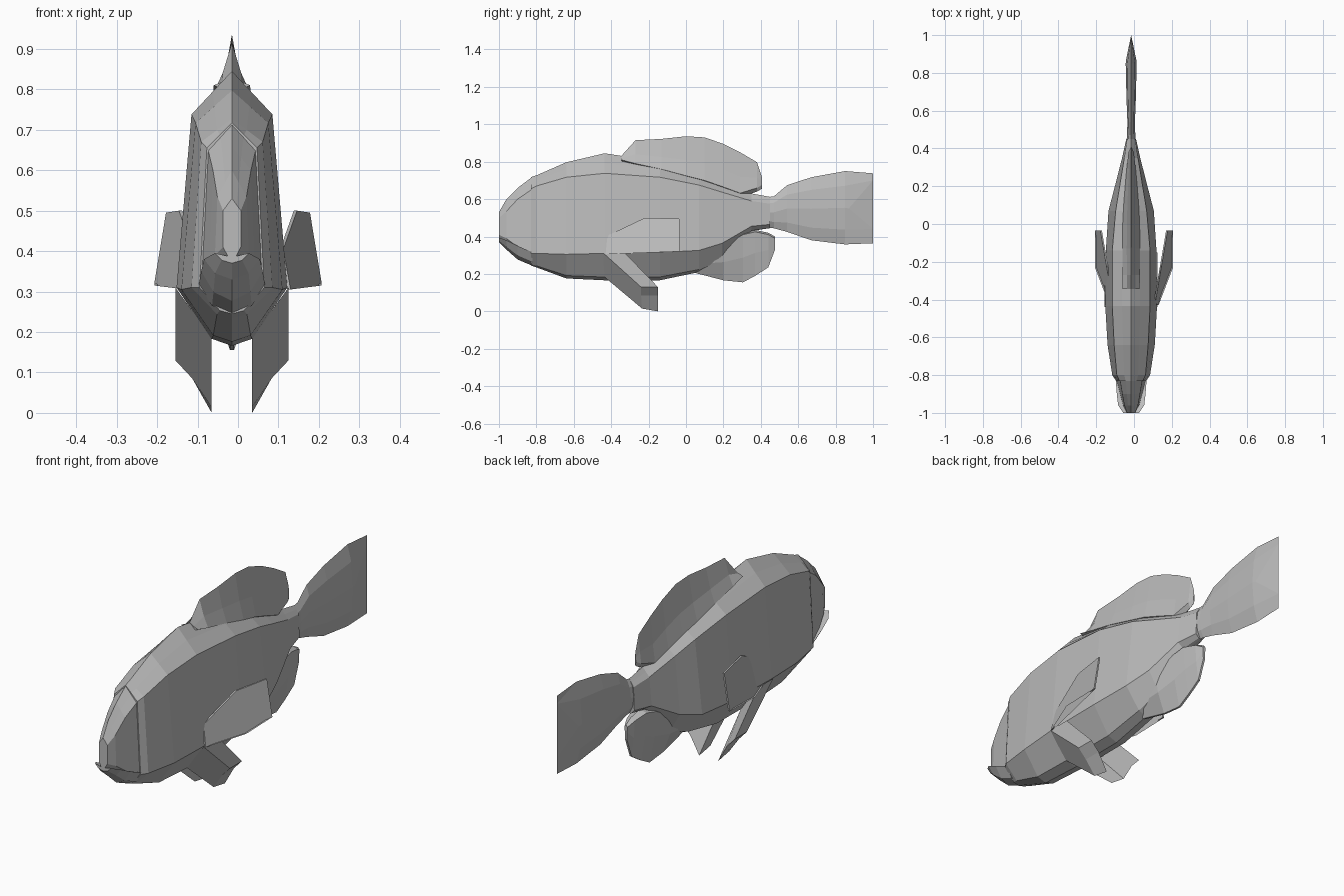
import bpy, bmesh
from mathutils import Vector

cube = bpy.data.objects.get("Cube")
if cube:
    bpy.data.objects.remove(cube, do_unlink=True)

grey = bpy.data.materials.new("plain grey")
grey.use_nodes = True
GREY = (0.5, 0.5, 0.5, 1)
grey.diffuse_color = GREY
grey.node_tree.nodes["Principled BSDF"].inputs["Base Color"].default_value = GREY
CENTRE = -0.015  # x of the body's plane of symmetry


def make_object(name, bm, x=0.0):
    bmesh.ops.remove_doubles(bm, verts=bm.verts, dist=0.0005)
    bmesh.ops.dissolve_degenerate(bm, edges=bm.edges, dist=0.0003)
    bmesh.ops.recalc_face_normals(bm, faces=bm.faces)
    mesh = bpy.data.meshes.new(name)
    bm.to_mesh(mesh)
    bm.free()
    mesh.materials.append(grey)
    obj = bpy.data.objects.new(name, mesh)
    obj.location.x = x
    bpy.context.collection.objects.link(obj)
    return obj


def loft(name, sections, cap_end=True):
    """Join half sections (top to bottom, centre line at x = 0) and mirror them."""
    bm = bmesh.new()
    for side in (1, -1):
        rows = [[bm.verts.new((x * side, y, z)) for x, y, z in s] for s in sections]
        for a, b in zip(rows, rows[1:]):
            for i in range(len(a) - 1):
                bm.faces.new((a[i], a[i + 1], b[i + 1], b[i]))
        bm.faces.new(rows[0])
        if cap_end:
            bm.faces.new(rows[-1])
        else:
            # hollow of the forked tail
            bm.faces.new(rows[-1][1:-1])
    return make_object(name, bm, CENTRE)


def body_section(y, top, shoulder, flank, keel, xs, xf):
    return [(0, y, top), (xs * 0.48, y, shoulder + (top - shoulder) * 0.52),
            (xs, y, shoulder), (xf, y, flank),
            (xf * 0.37, y, keel + (flank - keel) * 0.12), (0, y, keel)]


# body, from gill edge to tail root
loft("body", [body_section(*s) for s in (
    (-0.83, 0.717, 0.655, 0.31, 0.245, 0.062, 0.08),
    (-0.80, 0.727, 0.67, 0.31, 0.235, 0.076, 0.10),
    (-0.64, 0.797, 0.717, 0.305, 0.176, 0.09, 0.125),
    (-0.435, 0.845, 0.738, 0.31, 0.166, 0.10, 0.137),
    (-0.14, 0.80, 0.717, 0.315, 0.166, 0.10, 0.134),
    (0.07, 0.735, 0.675, 0.326, 0.21, 0.082, 0.12),
    (0.193, 0.69, 0.637, 0.364, 0.26, 0.062, 0.088),
    (0.35, 0.63, 0.59, 0.455, 0.43, 0.036, 0.048),
    (0.45, 0.612, 0.575, 0.465, 0.445, 0.022, 0.026))])

# narrow head ending in the snout
loft("head", [body_section(*s) for s in (
    (-0.82, 0.72, 0.655, 0.31, 0.245, 0.06, 0.078),
    (-0.90, 0.66, 0.60, 0.345, 0.30, 0.047, 0.058),
    (-0.96, 0.60, 0.535, 0.39, 0.35, 0.036, 0.042),
    (-1.0, 0.53, 0.50, 0.41, 0.38, 0.022, 0.022))])

# wide lower jaw
loft("lower_jaw", [[(0, y, rim - 0.01), (x, y, rim), (x * 0.6, y, keel + (rim - keel) * 0.3),
                    (0, y, keel)] for y, rim, keel, x in (
    (-0.82, 0.315, 0.243, 0.082), (-0.90, 0.35, 0.277, 0.076),
    (-0.96, 0.38, 0.33, 0.069), (-1.0, 0.395, 0.37, 0.042))])

# dorsal fin, a wedge in section
loft("dorsal_fin", [[(0, y, top), (x * 0.5, y, base + (top - base) * 0.4),
                     (x, y, base), (0, y, base - 0.02)] for y, base, top, x in (
    (-0.345, 0.81, 0.832, 0.045), (-0.27, 0.79, 0.915, 0.046),
    (-0.13, 0.76, 0.922, 0.047), (0.0, 0.725, 0.936, 0.045),
    (0.10, 0.70, 0.93, 0.04), (0.20, 0.665, 0.895, 0.032),
    (0.29, 0.632, 0.85, 0.024), (0.38, 0.66, 0.797, 0.014),
    (0.405, 0.675, 0.72, 0.003))])

# anal fin
loft("anal_fin", [[(0, y, top), (x, y, top - 0.01), (x * 0.75, y, (top + low) / 2),
                   (0.005, y, low), (0, y, low)] for y, top, low, x in (
    (0.05, 0.30, 0.205, 0.06), (0.20, 0.36, 0.166, 0.055),
    (0.305, 0.42, 0.155, 0.042), (0.37, 0.435, 0.19, 0.035),
    (0.44, 0.42, 0.235, 0.022), (0.476, 0.40, 0.33, 0.008))])

# tail fin with a hollow fork at its rear edge
tail = [[(0, y, top), (x * 0.7, y, top - (top - low) * 0.2), (x, y, (top + low) / 2),
         (x * 0.7, y, low + (top - low) * 0.2), (0, y, low)] for y, top, low, x in (
    (0.39, 0.605, 0.455, 0.028), (0.47, 0.615, 0.444, 0.022),
    (0.54, 0.674, 0.425, 0.02), (0.67, 0.717, 0.38, 0.025),
    (0.85, 0.75, 0.358, 0.029))]
tail.append([(0, 1, 0.738), (0, 1, 0.70), (0.027, 0.87, 0.55), (0, 1, 0.44), (0, 1, 0.364)])
loft("tail_fin", tail, cap_end=False)


def slab(name, front, back, side, x):
    """Solid between two matching outlines, placed on one side."""
    bm = bmesh.new()
    a, b = ([bm.verts.new((p[0] * side, p[1], p[2])) for p in o] for o in (front, back))
    bm.faces.new(a)
    bm.faces.new(b)
    for i in range(len(a)):
        j = (i + 1) % len(a)
        bm.faces.new((a[i], a[j], b[j], b[i]))
    return make_object(name, bm, x)


# paired fins
pelvic_front = [(0.14, -0.44, 0.31), (0.14, -0.24, 0.13), (0.098, -0.24, 0.085),
                (0.05, -0.235, 0.015), (0.05, -0.44, 0.187)]
pelvic_back = [(0.14, -0.325, 0.31), (0.14, -0.15, 0.13), (0.098, -0.15, 0.085),
               (0.05, -0.15, 0.0), (0.05, -0.325, 0.187)]
pectoral = [(0.112, -0.42, 0.405), (0.146, -0.22, 0.50), (0.178, -0.035, 0.495),
            (0.207, -0.035, 0.32), (0.207, -0.23, 0.315), (0.13, -0.43, 0.305)]
pectoral_inner = [Vector(p) - Vector((0.008, 0, 0)) for p in pectoral]
for label, side in (("left", 1), ("right", -1)):
    slab(label + "_pelvic_fin", pelvic_front, pelvic_back, side, CENTRE)
    slab(label + "_pectoral_fin", pectoral, pectoral_inner, side, 0)
